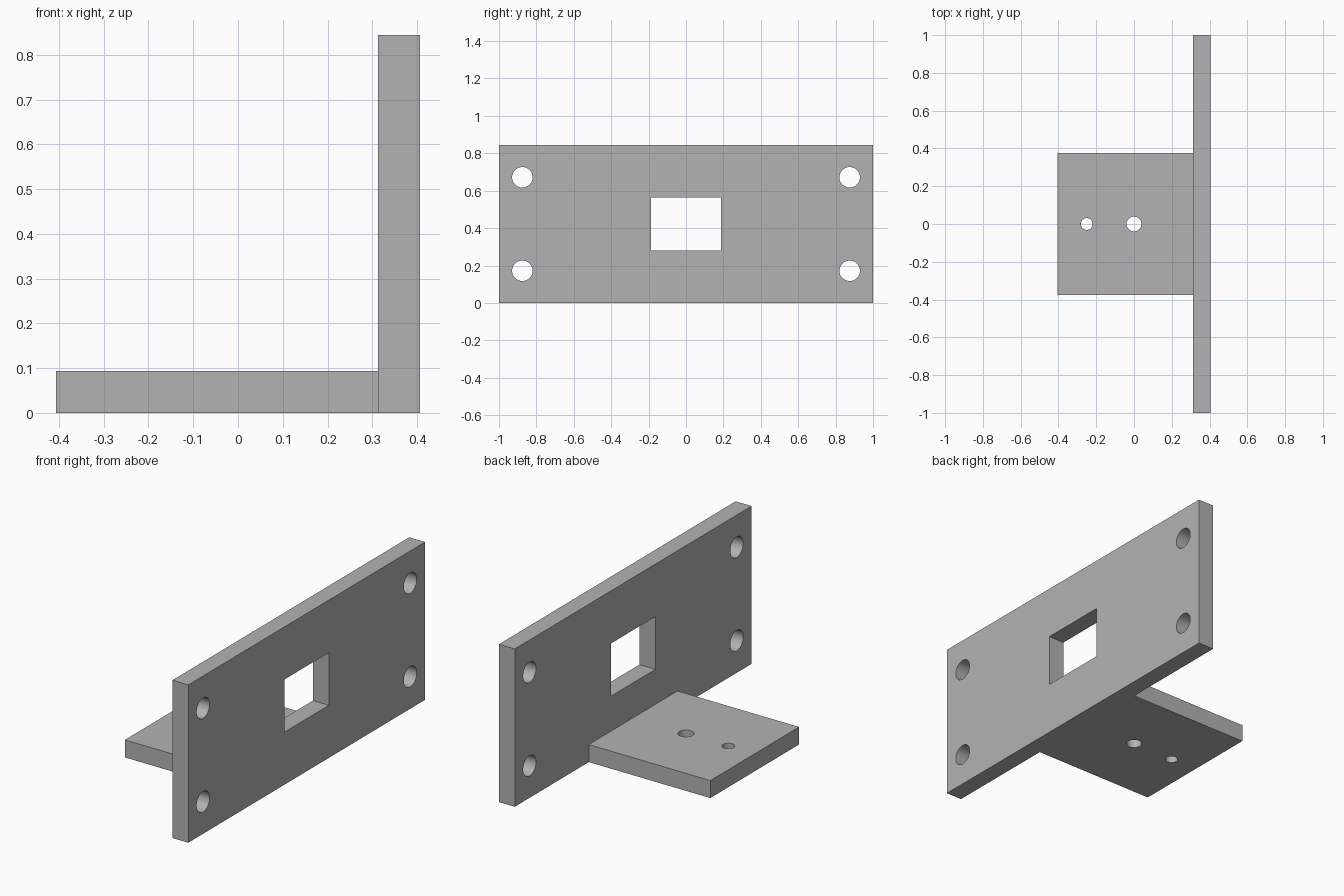
import bpy
import math

if "Cube" in bpy.data.objects:
    bpy.data.objects.remove(bpy.data.objects["Cube"], do_unlink=True)

UNIT = 1 / 32          # one millimetre of a 64 mm wide bracket
THICK = 3 * UNIT
PLATE_X = 0.3125       # inner face of the upright plate
PLATE_MID = PLATE_X + THICK / 2
HEIGHT = 27 * UNIT

grey = bpy.data.materials.new("plain grey")
grey.use_nodes = True
colour = (0.45, 0.45, 0.45, 1)
grey.diffuse_color = colour
grey.node_tree.nodes["Principled BSDF"].inputs["Base Color"].default_value = colour


def box(name, centre, size):
    bpy.ops.mesh.primitive_cube_add(size=1, location=centre)
    obj = bpy.context.object
    obj.name = name
    obj.scale = size
    bpy.ops.object.transform_apply(location=False, rotation=False, scale=True)
    obj.data.materials.append(grey)
    return obj


def pin(centre, radius, along_x=False):
    turn = (0, math.pi / 2 if along_x else 0, 0)
    bpy.ops.mesh.primitive_cylinder_add(vertices=48, radius=radius, depth=4 * THICK,
                                        location=centre, rotation=turn)
    obj = bpy.context.object
    obj.name = "hole_cutter"
    obj.hide_render = True
    obj.data.materials.append(grey)
    return obj


def cut(part, cutters):
    for cutter in cutters:
        mod = part.modifiers.new("hole", "BOOLEAN")
        mod.operation = "DIFFERENCE"
        mod.solver = "EXACT"
        mod.object = cutter
        bpy.context.view_layer.objects.active = part
        bpy.ops.object.modifier_apply(modifier=mod.name)
        bpy.data.objects.remove(cutter, do_unlink=True)
    bpy.ops.object.select_all(action="DESELECT")
    part.select_set(True)
    bpy.ops.object.shade_smooth_by_angle(angle=math.radians(30))


# Upright plate with a window and four screw holes
plate = box("upright_plate", (PLATE_MID, 0, HEIGHT / 2), (THICK, 2, HEIGHT))
window = box("window_cutter", (PLATE_MID, 0, HEIGHT / 2), (4 * THICK, 12 * UNIT, 9 * UNIT))
window.hide_render = True
screw_holes = [pin((PLATE_MID, sy * 28 * UNIT, HEIGHT / 2 + sz * 8 * UNIT), 1.75 * UNIT, True)
               for sy in (-1, 1) for sz in (-1, 1)]
cut(plate, [window] + screw_holes)

# Horizontal shelf with a large and a small hole
back = -PLATE_X - THICK
shelf = box("shelf", ((back + PLATE_X) / 2, 0, THICK / 2), (PLATE_X - back, 24 * UNIT, THICK))
cut(shelf, [pin((0, 0, THICK / 2), 1.25 * UNIT),
            pin((-8 * UNIT, 0, THICK / 2), UNIT)])
